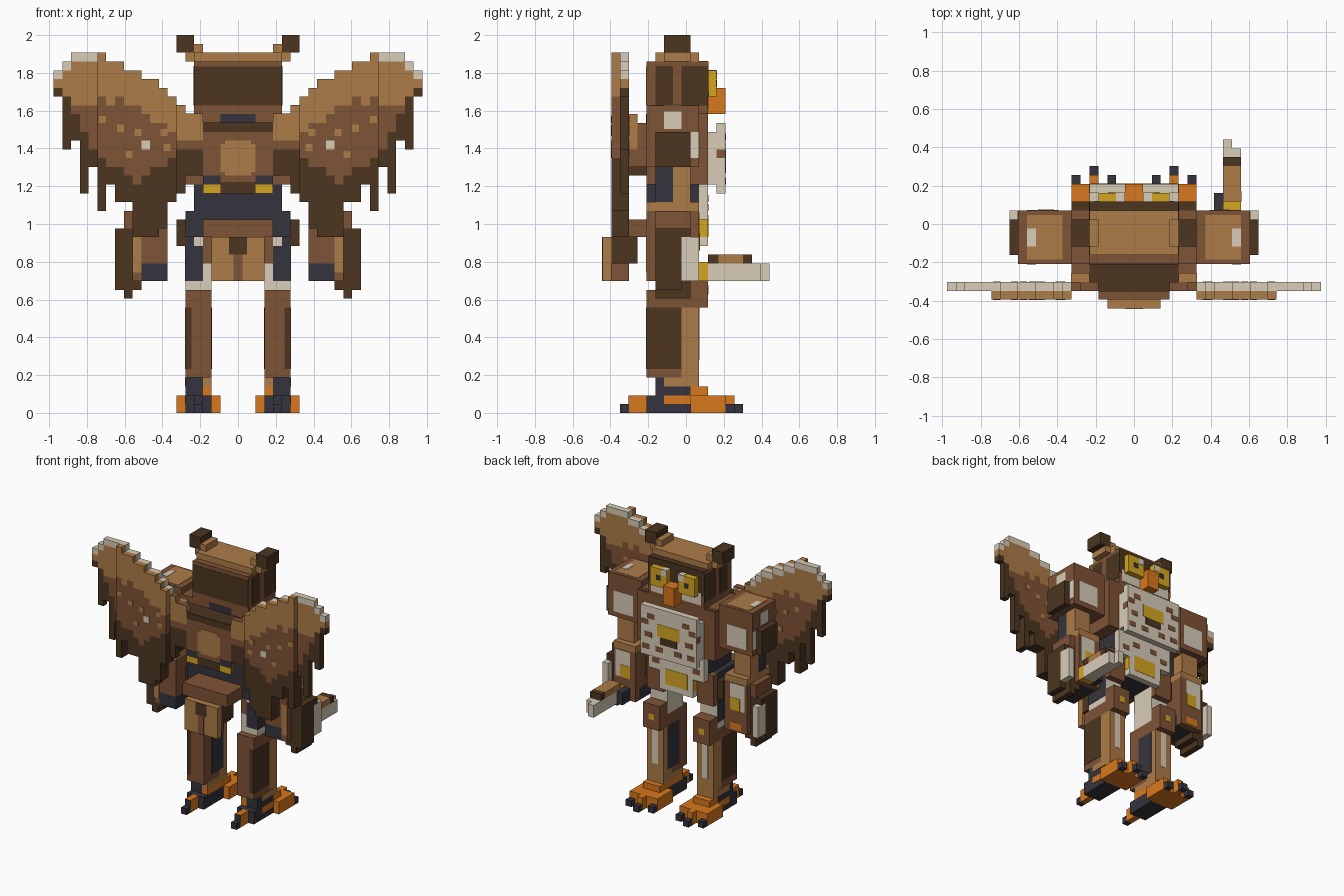
import bpy
import bmesh
from mathutils import Matrix

default_cube = bpy.data.objects.get("Cube")
if default_cube:
    bpy.data.objects.remove(default_cube, do_unlink=True)

UNIT = 2 / 43   # one block of the model
THIN = 0.05     # thickness of painted plates, in blocks

def make_material(name, hex_code):
    channels = [int(hex_code[n:n + 2], 16) / 255 for n in (0, 2, 4)]
    colour = [((c + 0.055) / 1.055) ** 2.4 for c in channels] + [1]
    material = bpy.data.materials.new(name)
    material.use_nodes = True
    material.diffuse_color = colour
    shader = material.node_tree.nodes["Principled BSDF"]
    shader.inputs["Base Color"].default_value = colour
    return material

tan = make_material("tan feathers", "AD7C48")
brown = make_material("brown feathers", "7F5336")
dark = make_material("dark brown feathers", "4C3520")
cream = make_material("cream down", "D8CDB9")
navy = make_material("dark joint", "35343D")
orange = make_material("orange skin", "D9781D")
yellow = make_material("yellow trim", "D6A620")

def add_block(bm, x0, x1, y0, y1, z0, z1, slot=0):
    size = Matrix.Diagonal((x1 - x0, y1 - y0, z1 - z0, 1))
    centre = Matrix.Translation(((x0 + x1) / 2, (y0 + y1 - 1) / 2, (z0 + z1) / 2))
    made = bmesh.ops.create_cube(bm, size=1, matrix=Matrix.Scale(UNIT, 4) @ centre @ size)
    for face in {f for v in made["verts"] for f in v.link_faces}:
        face.material_index = slot

def build(name, materials, *boxes):
    bm = bmesh.new()
    for box in boxes:
        add_block(bm, *box)
    mesh = bpy.data.meshes.new(name)
    bm.to_mesh(mesh)
    bm.free()
    for material in materials if isinstance(materials, list) else [materials]:
        mesh.materials.append(material)
    bpy.context.collection.objects.link(bpy.data.objects.new(name, mesh))

def pair(name, material, *boxes):
    build("left_" + name, material, *boxes)
    build("right_" + name, material, *[(-x1, -x0, *rest) for x0, x1, *rest in boxes])

# Painted plates lying on a +y, -y, outer side or top surface
def front(y, x0, x1, z0, z1):
    return x0, x1, y, y + THIN, z0, z1

def back(y, x0, x1, z0, z1):
    return x0, x1, y - THIN, y, z0, z1

def side(x, *rest):
    return x, x + THIN, *rest

def top(z, *rest):
    return *rest, z, z + THIN

# Feet
pair("foot", orange, (2, 7, 1, 5, 0, 2), (4, 5, 5, 6, 0, 2), (3, 6, 1, 3, 2, 3))
pair("front_claws", navy, (6, 7, 5, 6, 0, 1), (4, 5, 6, 7, 0, 1), (2, 3, 5, 6, 0, 1))
pair("heel", navy, (3, 6, -4, 1, 0, 2), back(-6, 4, 5, 0, 2))
pair("heel_stripe", orange, side(6, -2, 1, 1, 2))
pair("rear_toe", orange, (4, 5, -6, -4, 0, 2))
pair("rear_claw", navy, (4, 5, -7, -6, 0, 1))
pair("ankle", navy, (4, 6, -3, 1, 2, 4))
pair("ankle_inside", orange, (3, 4, -3, 1, 2, 3))
pair("ankle_trim", tan, (3, 4, -3, 1, 3, 4), (3, 6, 1, 2, 3, 4), side(6, -2, 1, 3, 4))

# Legs
pair("shin", brown, (3, 6, -4, 0, 4, 14))
pair("shin_front", tan, (3, 6, 0, 2, 4, 12))
pair("shin_outer_panel", dark, side(6, -4, 0, 5, 12), back(-4, 5.3, 6, 5, 12))
pair("shin_inner_panel", navy, side(3 - THIN, -2, 1, 5, 12))
pair("shin_cream_stripe", cream, front(2, 4, 5, 6, 12))
pair("knee", brown, (3, 6, 0, 3, 12, 14), (3, 6, 1, 3, 14, 16))
pair("knee_stud", yellow, front(3, 4, 5, 13.5, 14.5))
pair("thigh", cream, (3, 6, -3, 1, 14, 20))
pair("thigh_panel", navy, back(-3, 4, 6, 15, 19), side(6, -3, 1, 15, 19), back(-3, 5, 6, 19, 20))
pair("thigh_inside", brown, back(-3, 3, 4, 17, 20))

# Pelvis and tail
build("pelvis", navy, (-6, 6, -4, 1, 20, 23), (-5, 5, -4, 2, 23, 26))
pair("hip", dark, (6, 7, -3, 1, 19, 22))
pair("hip_front", brown, (3, 6, 1, 2, 18, 23))
build("tail_base", brown, (-4, 4, -8, -4, 20, 22))
build("tail_upper", dark, (-3, 3, -8, -5, 17, 20))
build("tail_lower", brown, (-2, 2, -8, -6, 15, 17))
build("tail_feathers", tan, (-3, 3, -9, -8, 15, 20))
build("tail_stripe", brown, back(-9, -0.5, 0.5, 15, 18))
build("tail_mark", dark, back(-9, -1, 1, 18, 20))

# Torso and back
build("torso", brown, (-7, 7, -4, 3, 26, 34))
build("collar", dark, top(34, -7, 7, 2, 3))
build("back_frame", dark, (-5, 5, -6, -4, 27, 33))
build("back_pack", brown, (-4, 4, -7, -6, 25, 33))
build("back_bands", dark, back(-7, -4, 4, 32, 33), back(-7, -2, 2, 25, 26.3),
      top(33, -4, 4, -7, -6))
build("back_patch", tan, back(-7, -2, 2, 27.4, 30.6), back(-7, -1.5, 1.5, 27, 27.4),
      back(-7, -1.5, 1.5, 30.6, 31))
pair("back_vent", navy, back(-7, 2, 4, 26, 27))
pair("back_lamp", yellow, back(-7, 2, 4, 25, 26))

# Chest and belly with feather spots
build("chest", cream, (-5, 5, 4, 5, 25, 33), (-5, 5, 3, 4, 26, 32))
build("chest_emblem", yellow, front(5, -2, 2, 28.5, 30.5))
build("chest_emblem_base", dark, front(5, -1.5, 1.5, 27.3, 28.5))
spots = [(2.5, 31), (3, 28), (3.6, 30), (1, 26), (3.4, 26)]
pair("chest_spots", brown, *[front(5, x, x + 1.3, z, z + 0.8) for x, z in spots],
     side(5, 4, 5, 29, 30))
build("belly", cream, (-5, 5, 2, 3, 22, 26), (-3, 3, 2, 3, 19, 22))
pair("belly_spots", brown, front(3, 1, 2.3, 24, 24.8), front(3, 3, 4.3, 23, 23.8))
build("buckle", yellow, front(3, -2, 2, 20, 22.5))
pair("buckle_sides", yellow, side(3, 2, 3, 20, 22))

# Head
build("neck", navy, (-2, 2, -4, 1, 33, 34), back(-4, -2, 2, 33, 34))
build("head", brown, (-5, 5, -4, 3, 34, 40))
build("head_back_panel", dark, back(-4, -5, 5, 35, 39.4))
pair("head_side_panels", dark, side(5, -3, -1, 35, 39.5), side(5, 0, 3, 35, 39.5))
build("face", dark, front(3, -5, 5, 36, 40), top(40, -5, 5, 2, 3))
pair("cheek", cream, front(3 + THIN, 1, 4.5, 34.5, 36.5))
build("head_top", tan, (-5, 5, -3, 2, 40, 41))
pair("ear_base", tan, (4, 5, -2, 1, 41, 42), (5, 6, -2, 1, 40, 41))
pair("ear", dark, (5, 7, -2, 1, 41, 43))
pair("eye", yellow, (1, 4, 3, 4, 36, 39))
pair("eye_glint", cream, front(4, 1, 2, 38, 39), top(39, 1, 2, 3, 4))
pair("pupil", navy, front(4, 2.1, 2.9, 37.1, 37.9))
build("beak", orange, (-1, 1, 3, 5, 34, 37))

# Shoulders and arms
pair("shoulder", brown, (7, 13, -4, 2, 28, 35))
pair("shoulder_top_panel", tan, top(35, 8, 12, -3.5, 1.5))
pair("shoulder_guard", dark, (13, 14, -3, 1, 28, 32))
pair("shoulder_marks", cream, side(13, -2, 0, 32.3, 34.3), side(13, 1, 2, 29, 32),
     front(2, 8.5, 12, 28.8, 32.2), top(35 + THIN, 11, 12, -2, 0))
pair("elbow_back", navy, (8, 12, -3, -1, 24, 28))
pair("elbow_front", tan, (9, 12, -1, 1, 24, 28))
pair("forearm", brown, (8, 12, -4, 2, 17, 23), (8, 12, 1, 2, 15, 17), (11, 12, -4, 1, 15, 17))
pair("forearm_cuff", tan, (8, 12, -4, 2, 23, 24), back(-4, 11, 12, 16, 21))
pair("hand", navy, (8, 11, -4, 1, 15, 17))
build("right_hand_light", orange, front(2, -11, -9, 15.3, 16.5))
pair("forearm_front_patch", cream, front(2, 9, 11.6, 18.5, 22.8))
pair("forearm_light", yellow, front(2 + THIN, 9, 10.8, 18.5, 20.5))
pair("arm_feathers", dark, (12, 13, -3, 1, 13, 21), (11, 12, -3, 1, 14, 15))
pair("arm_feather_top", brown, (12, 13, -3, 1, 21, 23))
pair("arm_shield", dark, (13, 14, -3, 0, 14, 21), (13, 14, 0, 1, 20, 21))
pair("arm_shield_edge", cream, (13, 14, 0, 2, 15, 20))

# Arm blaster on one side only
build("blaster_ring", yellow, (10, 12, 2, 3, 15, 17.2))
build("blaster_barrel", cream, (10, 12, 3, 9, 15, 17), (10, 11, 9, 10, 15, 17))
build("blaster_rail", tan, (10, 12, 3, 7, 17, 18))
build("blaster_sight", dark, (10, 12, 7, 8, 17, 18), side(12, 3, 4.2, 17, 18))
build("blaster_cell", navy, (9, 10, 2, 4, 15, 17))

# Wings: one stack of colour bands per feather column, from root to tip
tops = [34, 34, 35, 36, 37, 38, 38, 39, 39, 40, 40, 41, 41, 41, 41, 40, 39]
tips = [27, 27, 25, 24, 21, 20, 20, 20, 24, 24, 26, 23, 28, 25, 31, 30, 36]
tan_from = [31, 31, 31, 32, 33, 33, 34, 35, 35, 36, 35, 36, 35, 35, 35, 36, 37]
brown_from = [30, 30, 30, 29, 28, 28, 27, 26, 27, 28, 28, 29, 30, 32, 34, 36, 37]

def wing(name, first, last, y, edge):
    bands = []
    for x in range(first, last + 1):
        n = x - 5
        levels = [tips[n], brown_from[n], tan_from[n], tops[n] - edge, tops[n]]
        for slot, (low, high) in enumerate(zip(levels, levels[1:])):
            if high > low:
                bands.append((x - 1, x, y, y + 1, low, high, slot))
    pair(name, [dark, brown, tan, cream], *bands)

wing("wing_root", 5, 7, -7, 0)
wing("wing_inner", 8, 16, -8, 0)
wing("wing_outer", 8, 21, -7, 1)
pair("wing_joint", brown, (5, 7, -6, -4, 28, 33), top(35, 6, 7, -7, -6), top(34, 4, 6, -7, -6))
pair("wing_joint_side", tan, (5, 7, -6, -5, 33, 34), side(7, -6, -5, 30, 34))

# Wing spots on both faces
spots = [(13, 32), (11, 31.5), (8, 31.5), (12, 29), (7.7, 29.8), (15, 33)]
for label, plate, y in (("back", back, -8), ("front", front, -6)):
    pair(f"wing_{label}_spots", tan, *[plate(y, x, x + 0.8, z, z + 0.8) for x, z in spots])
    pair(f"wing_{label}_bright_spot", cream, plate(y, 10, 11, 30, 31))
